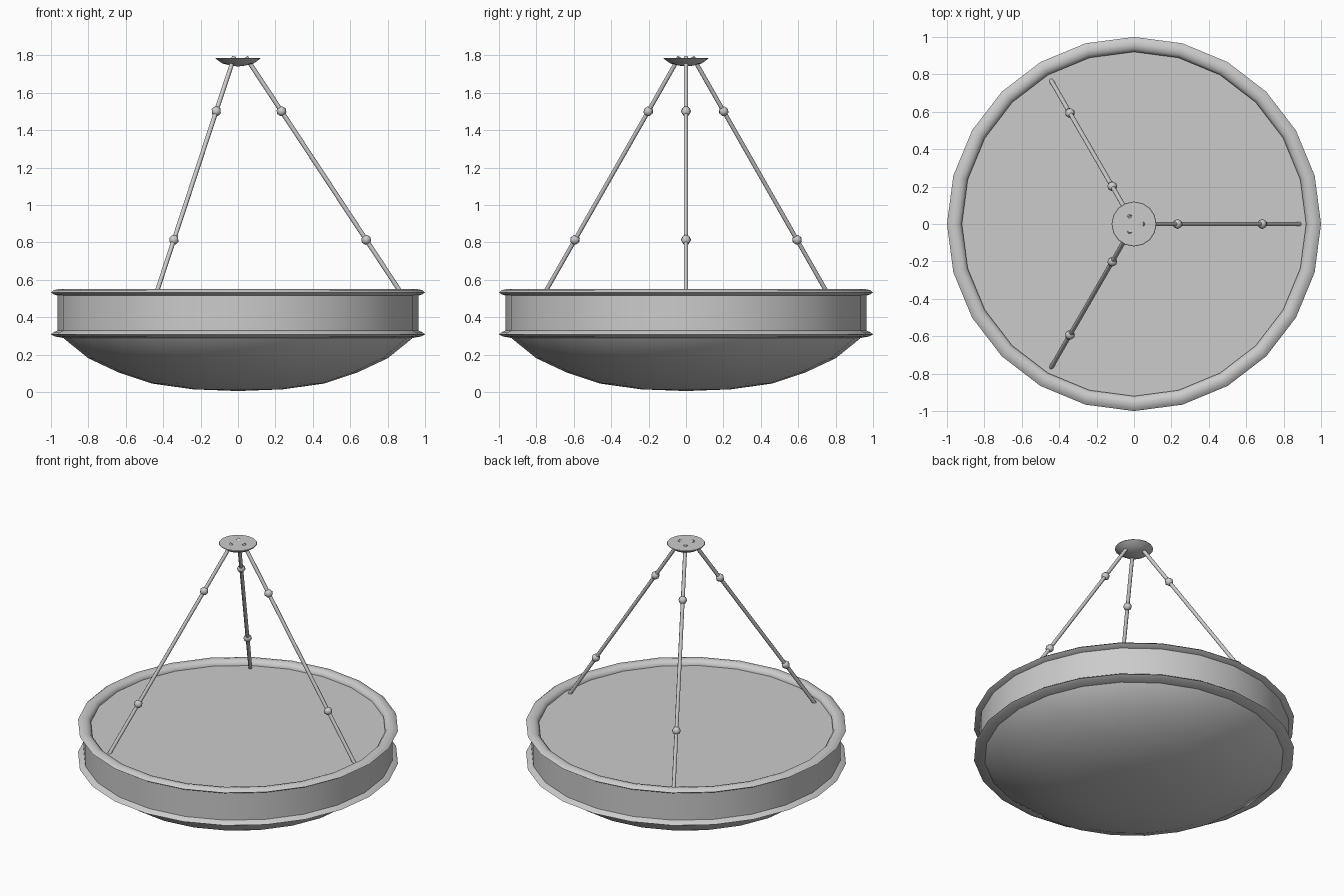
import bpy, bmesh, math
from mathutils import Vector, Matrix

cube = bpy.data.objects.get("Cube")
if cube:
    bpy.data.objects.remove(cube, do_unlink=True)

grey = bpy.data.materials.new("satin_grey")
grey.use_nodes = True
colour = (0.6, 0.6, 0.6, 1)
grey.diffuse_color = colour
grey.node_tree.nodes["Principled BSDF"].inputs["Base Color"].default_value = colour


def finish(name, bm, angle=40):
    bmesh.ops.remove_doubles(bm, verts=bm.verts, dist=1e-5)
    bmesh.ops.recalc_face_normals(bm, faces=bm.faces)
    mesh = bpy.data.meshes.new(name)
    bm.to_mesh(mesh)
    bm.free()
    mesh.materials.append(grey)
    obj = bpy.data.objects.new(name, mesh)
    bpy.context.collection.objects.link(obj)
    bpy.ops.object.select_all(action='DESELECT')
    obj.select_set(True)
    bpy.context.view_layer.objects.active = obj
    bpy.ops.object.shade_smooth_by_angle(angle=math.radians(angle))
    return obj


def lathe(name, profile, sides=24, angle=40):
    """Spin a list of (radius, height) points around the z axis."""
    bm = bmesh.new()
    verts = [bm.verts.new((r, 0, z)) for r, z in profile]
    edges = [bm.edges.new(pair) for pair in zip(verts, verts[1:])]
    bmesh.ops.spin(bm, geom=verts + edges, cent=(0, 0, 0), axis=(0, 0, 1),
                   angle=math.tau, steps=sides)
    return finish(name, bm, angle)


# Shallow bowl, flanged band and flat cover
bowl = [(0, 0.005), (0.24, 0.014), (0.46, 0.045), (0.64, 0.105),
        (0.8, 0.18), (0.93, 0.285), (0.94, 0.3)]
band = [(0.93, 0.288), (0.98, 0.297), (1.0, 0.308), (0.985, 0.32), (0.965, 0.328),
        (0.965, 0.515), (0.985, 0.522), (1.0, 0.532), (0.985, 0.544),
        (0.96, 0.55), (0.935, 0.543), (0.92, 0.525), (0.92, 0.51)]
lathe("glass_bowl", bowl)
lathe("flanged_band", band)
lathe("top_cover", [(0, 0.515), (0.922, 0.515)])

# Ceiling plate with a shallow domed underside
lathe("ceiling_plate", [(0, 1.74), (0.04, 1.745), (0.085, 1.757),
                        (0.12, 1.782), (0.118, 1.786), (0, 1.786)], 16)

# Three slanted rods, each with two knuckles
top, foot = Vector((0.042, 0, 1.79)), Vector((0.885, 0, 0.51))
along = foot - top
tilt = along.to_track_quat('Z', 'Y').to_matrix().to_4x4()
for i, side in enumerate(("left", "back_right", "front_right")):
    turn = Matrix.Rotation(i * math.tau / 3, 4, 'Z')
    bm = bmesh.new()
    bmesh.ops.create_cone(bm, cap_ends=True, segments=8, radius1=0.012, radius2=0.012,
                          depth=along.length,
                          matrix=turn @ Matrix.Translation((top + foot) / 2) @ tilt)
    finish(side + "_rod", bm, 50)
    for label, t in (("upper", 0.226), ("lower", 0.763)):
        bm = bmesh.new()
        bmesh.ops.create_uvsphere(bm, u_segments=8, v_segments=4, radius=0.027,
                                  matrix=turn @ Matrix.Translation(top + along * t) @ tilt)
        finish(f"{side}_{label}_knuckle", bm, 60)
